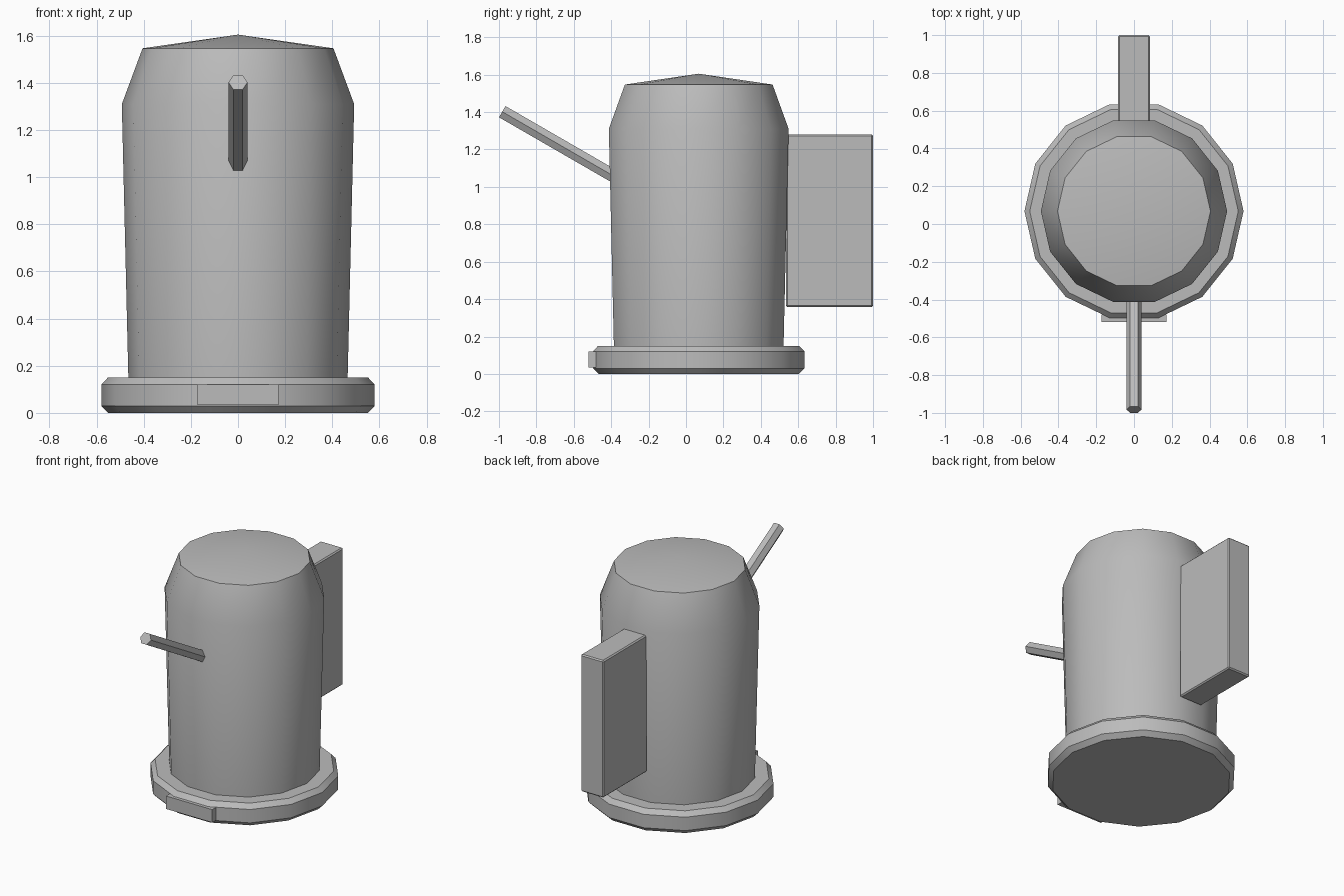
import bpy, bmesh, math
from mathutils import Vector

if "Cube" in bpy.data.objects:
    bpy.data.objects.remove(bpy.data.objects["Cube"])

grey = bpy.data.materials.new("plain_grey")
grey.diffuse_color = (0.5, 0.5, 0.5, 1)
grey.use_nodes = True
grey.node_tree.nodes["Principled BSDF"].inputs["Base Color"].default_value = grey.diffuse_color
CY = 0.068  # y of the body axis


def finish(name, bm, smooth=True):
    bmesh.ops.recalc_face_normals(bm, faces=bm.faces[:])
    me = bpy.data.meshes.new(name)
    bm.to_mesh(me)
    bm.free()
    me.materials.append(grey)
    for p in me.polygons:
        p.use_smooth = smooth
    if smooth:
        me.set_sharp_from_angle(angle=math.radians(30))
    ob = bpy.data.objects.new(name, me)
    bpy.context.collection.objects.link(ob)
    return ob


def turned(name, profile, sides=14, apex=None):
    """Stack of polygon rings (radius, z), closed below, flat or pointed on top."""
    bm = bmesh.new()
    rings = [[bm.verts.new((r * math.cos(2 * math.pi * i / sides),
                            CY + r * math.sin(2 * math.pi * i / sides), z))
              for i in range(sides)] for r, z in profile]
    for a, b in zip(rings, rings[1:]):
        for i in range(sides):
            j = (i + 1) % sides
            bm.faces.new((a[i], a[j], b[j], b[i]))
    bm.faces.new(rings[0][::-1])
    top = rings[-1]
    if apex is None:
        bm.faces.new(top)
    else:
        tip = bm.verts.new((0, CY, apex))
        for i in range(sides):
            bm.faces.new((top[i], top[(i + 1) % sides], tip))
    return finish(name, bm)


def box(name, lo, hi, bevel=0):
    bm = bmesh.new()
    bmesh.ops.create_cube(bm, size=1)
    for v in bm.verts:
        v.co = [(lo[k] + hi[k]) / 2 + v.co[k] * (hi[k] - lo[k]) for k in range(3)]
    if bevel:
        bmesh.ops.bevel(bm, geom=bm.edges[:], offset=bevel, segments=1, affect='EDGES')
    return finish(name, bm, smooth=False)


# Base disc with chamfered rims
turned("base", [(0.55, 0), (0.58, 0.03), (0.58, 0.12), (0.552, 0.15)])

# Body with tapered shoulder and shallow cone lid
turned("body", [(0.465, 0.14), (0.493, 1.31), (0.405, 1.547)], apex=1.605)

# Plate on the front of the base
box("front_plate", (-0.172, -0.52, 0.033), (0.172, -0.48, 0.12))

# Slab handle at the back
box("handle", (-0.085, 0.535, 0.357), (0.085, 1.0, 1.28), 0.008)

# Six-sided spout, rising forward at 30 degrees
tilt = math.radians(30)
d = Vector((0, -math.cos(tilt), math.sin(tilt)))
up = Vector((0, math.sin(tilt), math.cos(tilt)))
side = Vector((1, 0, 0))
tip = Vector((0, -0.9825, 1.402))
bm = bmesh.new()
ends = [[bm.verts.new(c + 0.04 * (math.cos(k * math.pi / 3) * side + math.sin(k * math.pi / 3) * up))
         for k in range(6)] for c in (tip - d * 0.70, tip)]
for k in range(6):
    j = (k + 1) % 6
    bm.faces.new((ends[0][k], ends[0][j], ends[1][j], ends[1][k]))
bm.faces.new(ends[0][::-1])
bm.faces.new(ends[1])
finish("spout", bm, smooth=False)
